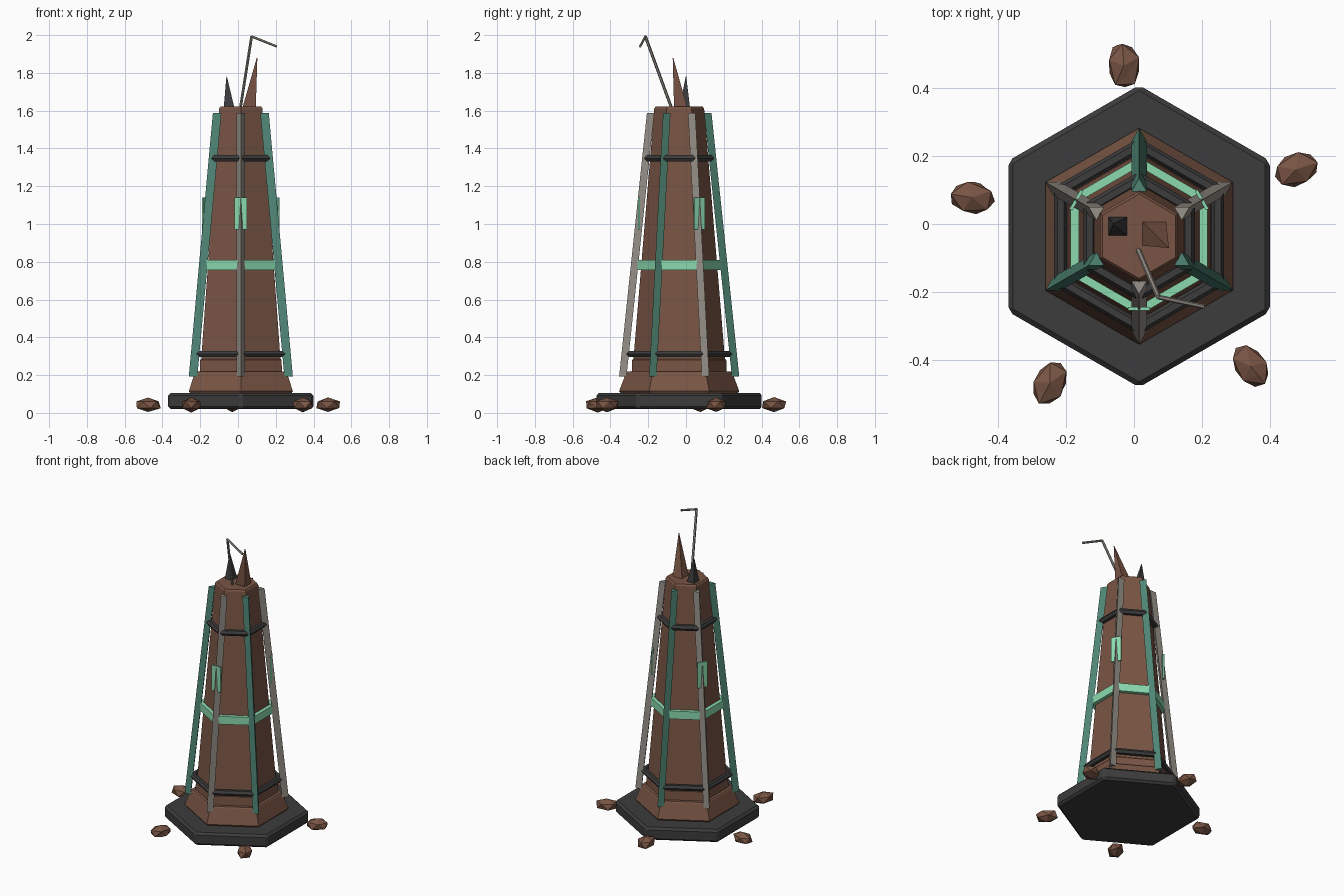
import bpy, bmesh, random
from math import sin, cos, radians, sqrt, atan2
from mathutils import Vector, Matrix

cube = bpy.data.objects.get("Cube")
if cube:
    bpy.data.objects.remove(cube, do_unlink=True)

random.seed(4)
AXIS = Vector((0.015, -0.036, 0))   # tower axis


def material(name, *rgb):
    m = bpy.data.materials.new(name)
    m.use_nodes = True
    m.diffuse_color = (*rgb, 1)
    bsdf = m.node_tree.nodes["Principled BSDF"]
    bsdf.inputs["Base Color"].default_value = (*rgb, 1)
    bsdf.inputs["Roughness"].default_value = 0.8
    return m


BROWN = material("brown_rock", 0.19, 0.09, 0.058)
DARK = material("dark_iron", 0.045, 0.045, 0.047)
TEAL = material("teal_metal", 0.08, 0.24, 0.18)
GREY = material("warm_grey_metal", 0.31, 0.285, 0.25)
MINT = material("mint_glow", 0.26, 0.70, 0.43)


def finish(name, bm, mat):
    bmesh.ops.recalc_face_normals(bm, faces=bm.faces)
    mesh = bpy.data.meshes.new(name)
    bm.to_mesh(mesh)
    bm.free()
    mesh.materials.append(mat)
    obj = bpy.data.objects.new(name, mesh)
    bpy.context.collection.objects.link(obj)
    return obj


def loft(name, rings, mat):
    """Skin equal rings of points and cap both ends."""
    bm = bmesh.new()
    rows = [[bm.verts.new(p) for p in ring] for ring in rings]
    n = len(rows[0])
    for a, b in zip(rows, rows[1:]):
        for i in range(n):
            j = (i + 1) % n
            bm.faces.new((a[i], a[j], b[j], b[i]))
    bm.faces.new(rows[0])
    bm.faces.new(rows[-1])
    return finish(name, bm, mat)


def ring(center, radius, sides, turn):
    """Horizontal polygon with its first corner at the given angle."""
    angles = [radians(turn + 360 * i / sides) for i in range(sides)]
    return [Vector(center) + Vector((cos(a), sin(a), 0)) * radius for a in angles]


def hexagon_tower(name, profile, mat):
    return loft(name, [ring(AXIS + Vector((0, 0, z)), r, 6, 30) for r, z in profile], mat)


def polar(radius, angle, z):
    a = radians(angle)
    return AXIS + Vector((radius * cos(a), radius * sin(a), z))


def rod(name, start, end, radius, sides, mat):
    """Straight prism between two points."""
    start, end = Vector(start), Vector(end)
    turn = (end - start).to_track_quat('Z', 'Y')
    local = ring((0, 0, 0), radius, sides, 0)
    return loft(name, [[p + turn @ v for v in local] for p in (start, end)], mat)


def box(name, size, angle, radius, z, mat):
    """Box facing outward: size is depth, width and height."""
    bm = bmesh.new()
    place = Matrix.Translation(polar(radius, angle, z)) @ Matrix.Rotation(radians(angle), 4, 'Z')
    bmesh.ops.create_cube(bm, size=1, matrix=place @ Matrix.Diagonal((*size, 1)))
    return finish(name, bm, mat)


# Base slab, plinth and tapered body
slab = hexagon_tower("base_slab", [(0.444, 0.02), (0.444, 0.105)], DARK)
bevel = slab.modifiers.new("edge_bevel", 'BEVEL')
bevel.width = 0.014
bevel.segments = 1
hexagon_tower("plinth", [(0.306, 0.10), (0.318, 0.115), (0.281, 0.213), (0.274, 0.22)], BROWN)
hexagon_tower("lower_collar", [(0.252, 0.20), (0.249, 0.28), (0.243, 0.286)], BROWN)
hexagon_tower("body", [(0.245, 0.25), (0.132, 1.612), (0.124, 1.622)], BROWN)

# Three-sided ribs leaning along the corners, alternating colours
for i in range(6):
    angle = 30 + 60 * i
    rings = [ring(polar(r, angle, z), 0.026, 3, angle) for r, z in ((0.292, 0.193), (0.145, 1.587))]
    loft("rib_%d" % (i + 1), rings, TEAL if i % 2 else GREY)
    # Glowing plate on each grey rib
    if i % 2 == 0:
        box("rib_plate_%d" % (i + 1), (0.01, 0.065, 0.17), angle, 0.213, 1.055, MINT)

# Bars around each side of the body
for i in range(6):
    angle = 60 * i
    side = Vector((-sin(radians(angle)), cos(radians(angle)), 0))
    for name, apothem, z in (("lower_bar", 0.231, 0.312), ("upper_bar", 0.145, 1.348)):
        middle = polar(apothem, angle, z)
        half = side * apothem / sqrt(3)
        rod("%s_%d" % (name, i + 1), middle - half, middle + half, 0.019, 6, DARK)
    box("glow_bar_%d" % (i + 1), (0.024, 0.22, 0.053), angle, 0.189, 0.783, MINT)

# Spikes on the top
for name, base, half, tip, mat in (
        ("tall_spike", (0.058, -0.027, 1.61), 0.036, (0.101, -0.069, 1.88), BROWN),
        ("short_spike", (-0.047, -0.007, 1.61), 0.029, (-0.06, 0.0, 1.78), DARK)):
    loft(name, [ring(base, half * sqrt(2), 4, 45), ring(tip, 0.002, 4, 45)], mat)

# Bent antenna
bend = (0.072, -0.215, 1.993)
rod("antenna_mast", (0.012, -0.075, 1.61), bend, 0.008, 6, GREY)
rod("antenna_tip", bend, (0.205, -0.243, 1.94), 0.007, 6, GREY)

# Loose rocks around the base, long axis pointing outward
for i, (x, y) in enumerate(((-0.477, 0.078), (-0.03, 0.466), (0.477, 0.16),
                            (0.343, -0.418), (-0.247, -0.467))):
    bm = bmesh.new()
    bmesh.ops.create_icosphere(bm, subdivisions=1, radius=1)
    bmesh.ops.subdivide_edges(bm, edges=random.sample(bm.edges[:], 6), cuts=1)
    bmesh.ops.triangulate(bm, faces=bm.faces)
    for v in bm.verts:
        v.co *= random.uniform(0.93, 1.05)
    place = Matrix.Translation((x, y, 0.043)) @ Matrix.Rotation(atan2(y, x), 4, 'Z')
    bm.transform(place @ Matrix.Diagonal((0.074, 0.053, 0.04, 1)))
    finish("rock_%d" % (i + 1), bm, BROWN)
